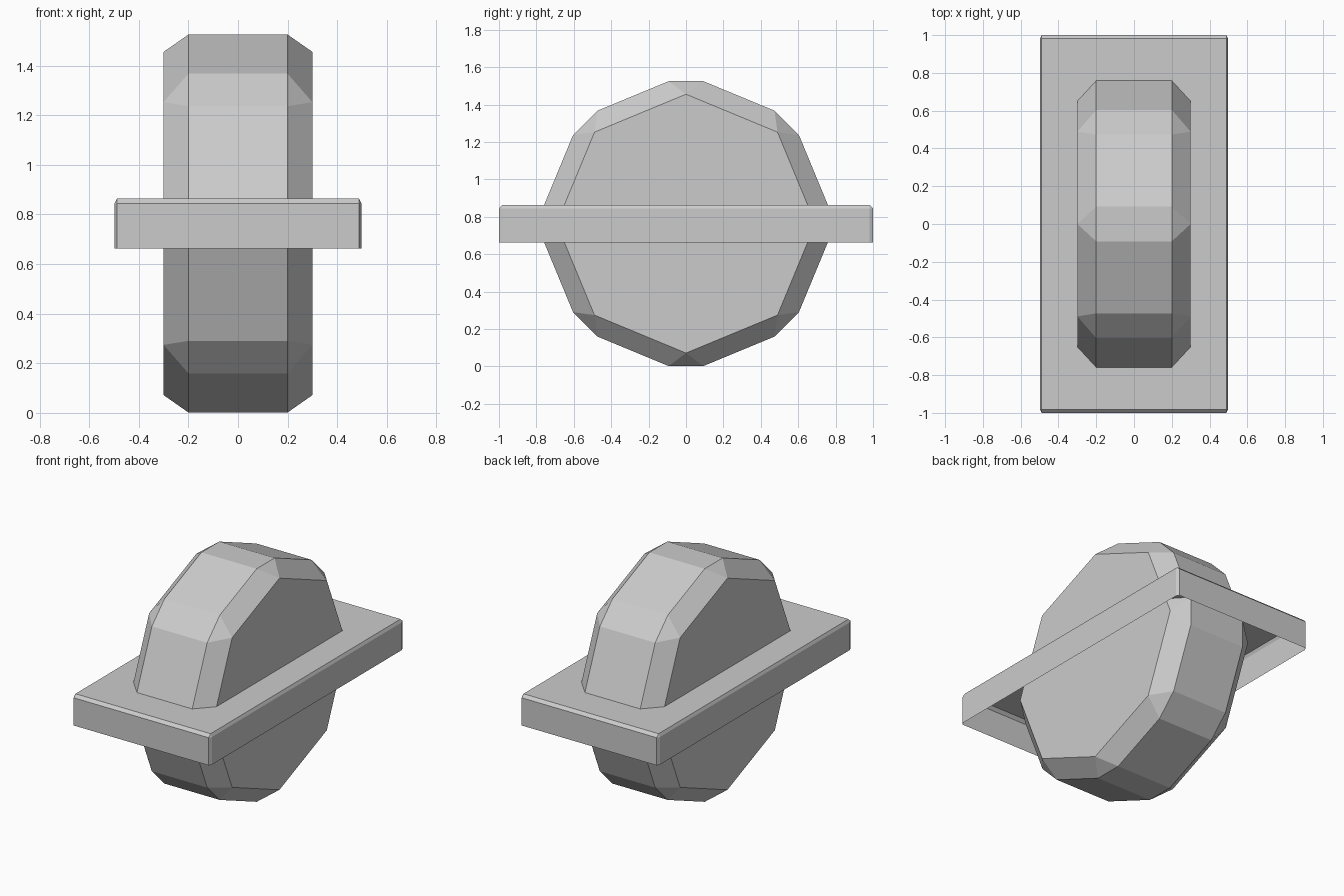
import bpy
import bmesh
from math import radians
from mathutils import Matrix

if "Cube" in bpy.data.objects:
    bpy.data.objects.remove(bpy.data.objects["Cube"])

CENTRE_Z = 0.7635


def finish(bm, name, z):
    bmesh.ops.recalc_face_normals(bm, faces=bm.faces)
    mesh = bpy.data.meshes.new(name)
    bm.to_mesh(mesh)
    bm.free()
    obj = bpy.data.objects.new(name, mesh)
    obj.location.z = z
    bpy.context.collection.objects.link(obj)
    return obj


def chamfer(bm, edges, width):
    bmesh.ops.bevel(bm, geom=edges, offset=width, offset_type='OFFSET',
                    segments=1, profile=0.5, affect='EDGES')


# Wheel: eight-sided drum lying along x, every edge chamfered
bm = bmesh.new()
bmesh.ops.create_cone(bm, cap_ends=True, segments=8, radius1=0.8, radius2=0.8,
                      depth=0.6, matrix=Matrix.Rotation(radians(90), 4, 'Y'))
chamfer(bm, bm.edges[:], 0.1)
finish(bm, "wheel", CENTRE_Z)

# Plate: shallow tray, open underneath, narrowed in x after the chamfer
bm = bmesh.new()
bmesh.ops.create_cube(bm, size=2, matrix=Matrix.Diagonal((0.996, 1, 0.1, 1)))
bm.normal_update()
bottom = [f for f in bm.faces if f.normal.z < -0.9]
bmesh.ops.delete(bm, geom=bottom, context='FACES_ONLY')
chamfer(bm, [e for e in bm.edges if not e.is_boundary], 0.019)
bmesh.ops.scale(bm, vec=(0.5, 1, 1), verts=bm.verts)
plate = finish(bm, "plate", CENTRE_Z)
